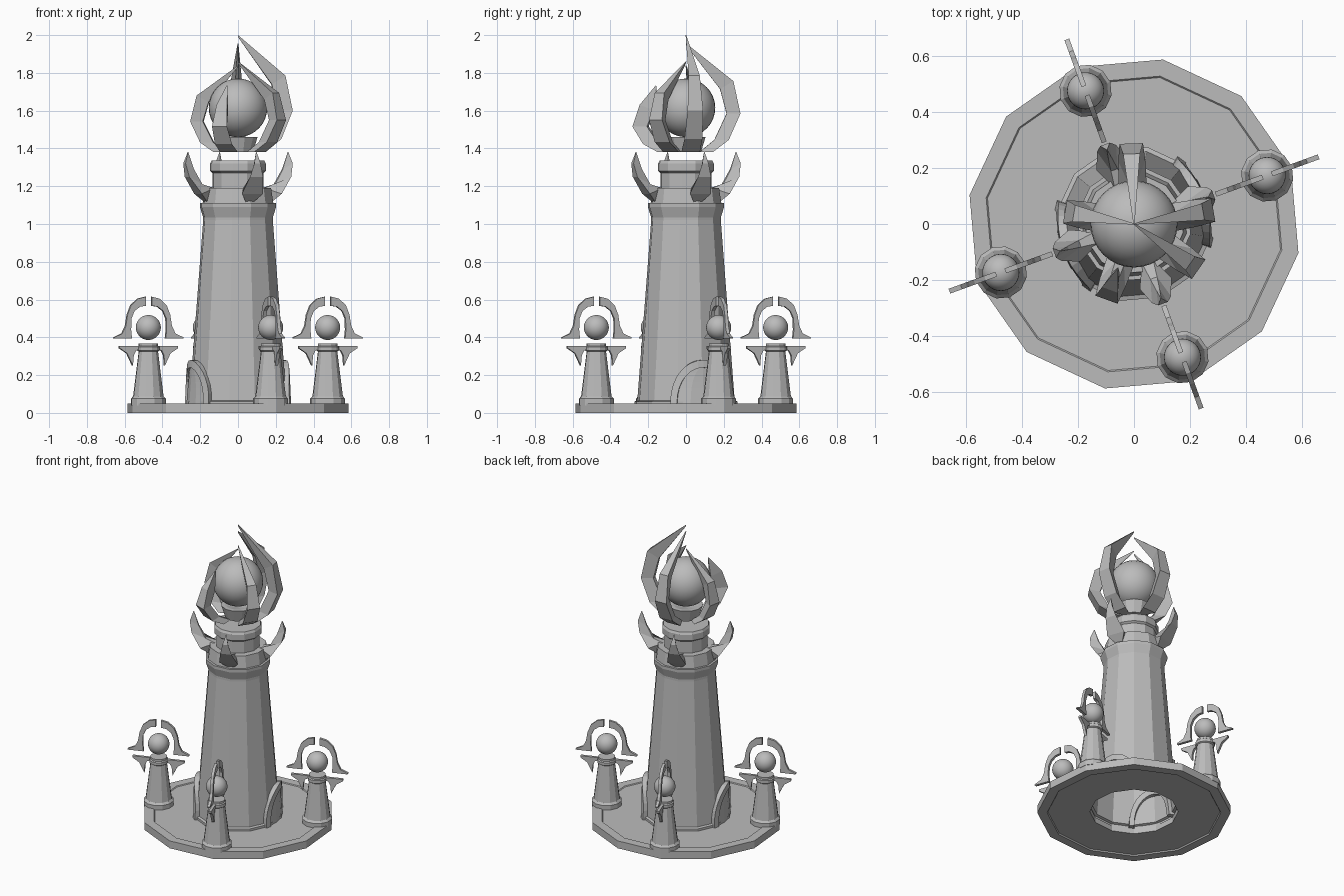
import bpy, bmesh, math
from mathutils import Matrix, Vector

if "Cube" in bpy.data.objects:
    bpy.data.objects.remove(bpy.data.objects["Cube"])

STONE = bpy.data.materials.new("grey_stone")
STONE.diffuse_color = (0.5, 0.5, 0.5, 1)
STONE.use_nodes = True
STONE.node_tree.nodes["Principled BSDF"].inputs["Base Color"].default_value = STONE.diffuse_color
PHASE = 20                      # the whole plan is turned by this angle
QUARTERS = [PHASE + 90 * i for i in range(4)]


def finish(name, bm, matrix=None):
    if matrix:
        bm.transform(matrix)
    bmesh.ops.recalc_face_normals(bm, faces=bm.faces)
    me = bpy.data.meshes.new(name)
    bm.to_mesh(me)
    bm.free()
    me.materials.append(STONE)
    ob = bpy.data.objects.new(name, me)
    bpy.context.collection.objects.link(ob)
    return ob


def turn(deg, r=0.0):
    return Matrix.Rotation(math.radians(deg), 4, 'Z') @ Matrix.Translation((r, 0, 0))


def lathe(name, profile, matrix=None, closed=False, sides=12):
    """Faceted solid of revolution from (radius, z) points."""
    bm = bmesh.new()
    rings = []
    for r, z in profile:
        if r == 0:
            rings.append([bm.verts.new((0, 0, z))] * sides)
        else:
            rings.append([bm.verts.new((r * math.cos(2 * math.pi * i / sides),
                                        r * math.sin(2 * math.pi * i / sides), z))
                          for i in range(sides)])
    pairs = list(zip(rings, rings[1:])) + ([(rings[-1], rings[0])] if closed else [])
    for a, b in pairs:
        for i in range(sides):
            j = (i + 1) % sides
            loop = list(dict.fromkeys((a[i], a[j], b[j], b[i])))
            bm.faces.new(loop)
    return finish(name, bm, matrix or turn(PHASE))


def orb(name, radius, location):
    bm = bmesh.new()
    bmesh.ops.create_uvsphere(bm, u_segments=32, v_segments=16, radius=radius)
    for f in bm.faces:
        f.smooth = True
    return finish(name, bm, Matrix.Translation(location))


def loft(bm, sections, ring=False):
    """Skin equal-length sections, with caps at both ends."""
    rows = [[bm.verts.new(p) for p in s] for s in sections]
    n = len(rows[0])
    for a, b in zip(rows, rows[1:]):
        for i in range(n):
            j = (i + 1) % n
            bm.faces.new((a[i], a[j], b[j], b[i]))
    bm.faces.new(rows[0])
    bm.faces.new(rows[-1])


def blade(name, stations, angle, scale_r=1.0, z0=0.0, scale_z=1.0):
    """Curved spike: stations are (outer r, outer z, inner r, inner z, half width)."""
    bm = bmesh.new()
    sections = []
    for ro, zo, ri, zi, w in stations:
        zo, zi = z0 + (zo - z0) * scale_z, z0 + (zi - z0) * scale_z
        sections.append([(ro * scale_r, -w, zo), (ro * scale_r, w, zo),
                         (ri * scale_r, w * 0.35, zi), (ri * scale_r, -w * 0.35, zi)])
    loft(bm, sections)
    return finish(name, bm, turn(angle))


def plate(name, outline, thickness, matrix):
    """Flat plate standing in the radial plane."""
    bm = bmesh.new()
    loft(bm, [[(x, s * thickness / 2, z) for x, z in outline] for s in (-1, 1)])
    return finish(name, bm, matrix)


# Ring-shaped base with a raised rim
lathe("base", [(0.272, 0.045), (0.53, 0.045), (0.535, 0.05), (0.595, 0.05),
               (0.595, 0), (0.535, 0), (0.53, 0.008), (0.272, 0.008)], closed=True)

# Tower shaft with plinth, flared cornice and neck
lathe("tower", [(0.278, 0.02), (0.278, 0.06), (0.262, 0.065), (0.187, 1.02),
                (0.187, 1.035), (0.205, 1.09), (0.205, 1.11), (0.19, 1.11),
                (0.178, 1.19), (0.137, 1.19), (0.137, 1.27), (0.15, 1.28),
                (0.15, 1.32), (0.142, 1.335), (0, 1.335)])


# Arched door frames and recessed door leaves wrapped onto the shaft
def on_tower(t, z, off):
    r = 0.264 - 0.0785 * (z - 0.05) + off
    return (r * math.cos(t / 0.27), r * math.sin(t / 0.27), z)


def arch(s, half, height):
    """Point of a pointed-round arch, s from 0 to 1."""
    a = math.pi * s
    return half * math.cos(a), 0.045 + height * math.sin(a) ** 0.85


for deg in (PHASE, PHASE + 180):
    bm = bmesh.new()
    rows = []
    for k in range(17):
        o, i = arch(k / 16, 0.175, 0.235), arch(k / 16, 0.14, 0.195)
        rows.append([on_tower(*o, -0.03), on_tower(*o, 0.022),
                     on_tower(*i, 0.022), on_tower(*i, -0.03)])
    loft(bm, rows)
    finish("door_frame", bm, turn(deg))
    bm = bmesh.new()
    rows = []
    for k in range(9):
        t, z = arch(k / 16, 0.14, 0.195)
        rows.append([bm.verts.new(on_tower(u * t, z, 0.01)) for u in (-1, -0.5, 0, 0.5, 1)])
    for a, b in zip(rows, rows[1:]):
        for i in range(4):
            bm.faces.new((a[i], a[i + 1], b[i + 1], b[i]))
    bmesh.ops.remove_doubles(bm, verts=bm.verts, dist=0.0005)
    finish("door_leaf", bm, turn(deg))

# Horns around the cornice
HORN = [(0.17, 1.105, 0.15, 1.115, 0.012), (0.225, 1.16, 0.14, 1.19, 0.06),
        (0.287, 1.25, 0.205, 1.21, 0.036), (0.302, 1.32, 0.25, 1.29, 0.018),
        (0.283, 1.38, 0.28, 1.38, 0.002)]
for deg in QUARTERS:
    blade("cornice_horn", HORN, deg)

# Floating orb, its cup and the claws around it
orb("great_orb", 0.155, (0, 0, 1.615))
lathe("orb_cup", [(0, 1.38), (0.08, 1.38), (0.105, 1.46), (0.08, 1.46), (0, 1.44)])
CLAW = [(0.14, 1.38, 0.07, 1.38, 0.05), (0.225, 1.45, 0.15, 1.45, 0.048),
        (0.287, 1.60, 0.215, 1.60, 0.042), (0.25, 1.785, 0.18, 1.74, 0.03),
        (0.0, 2.0, 0.0, 1.99, 0.002)]
for deg, sr, sz in ((10, 1, 1), (92, 1, 0.93), (-35, 0.98, 0.775),
                    (170, 0.87, 0.74), (250, 1, 0.62)):
    stations = CLAW
    if sz < 0.7:                # the shortest claw ends well outside the axis
        stations = CLAW[:-1] + [(0.17, 1.95, 0.165, 1.94, 0.002)]
    blade("orb_claw", stations, deg, sr, 1.38, sz)

# Four pylons with small orbs and split halo fins
HALO = [(0.017, 0.615), (0.06, 0.605), (0.1, 0.57), (0.12, 0.52), (0.13, 0.46),
        (0.15, 0.42), (0.195, 0.4), (0.195, 0.393), (0.095, 0.393), (0.1, 0.44),
        (0.098, 0.50), (0.08, 0.54), (0.05, 0.562), (0.017, 0.567)]
FIN = [(0.055, 0.355), (0.165, 0.355), (0.165, 0.343), (0.122, 0.315),
       (0.09, 0.25), (0.085, 0.305), (0.072, 0.33), (0.055, 0.335)]
for deg in QUARTERS:
    place = turn(deg, 0.505)
    lathe("pylon", [(0, 0.04), (0.094, 0.04), (0.094, 0.075), (0.082, 0.088),
                    (0.052, 0.325), (0.06, 0.33), (0.06, 0.35), (0.053, 0.355),
                    (0.053, 0.368), (0, 0.368)], place)
    orb("pylon_orb", 0.066, place @ Vector((0, 0, 0.452)))
    for side in (1, -1):
        plate("halo_half", [(side * x, z) for x, z in HALO], 0.018, place)
        plate("lower_fin", [(side * x, z) for x, z in FIN], 0.018, place)
